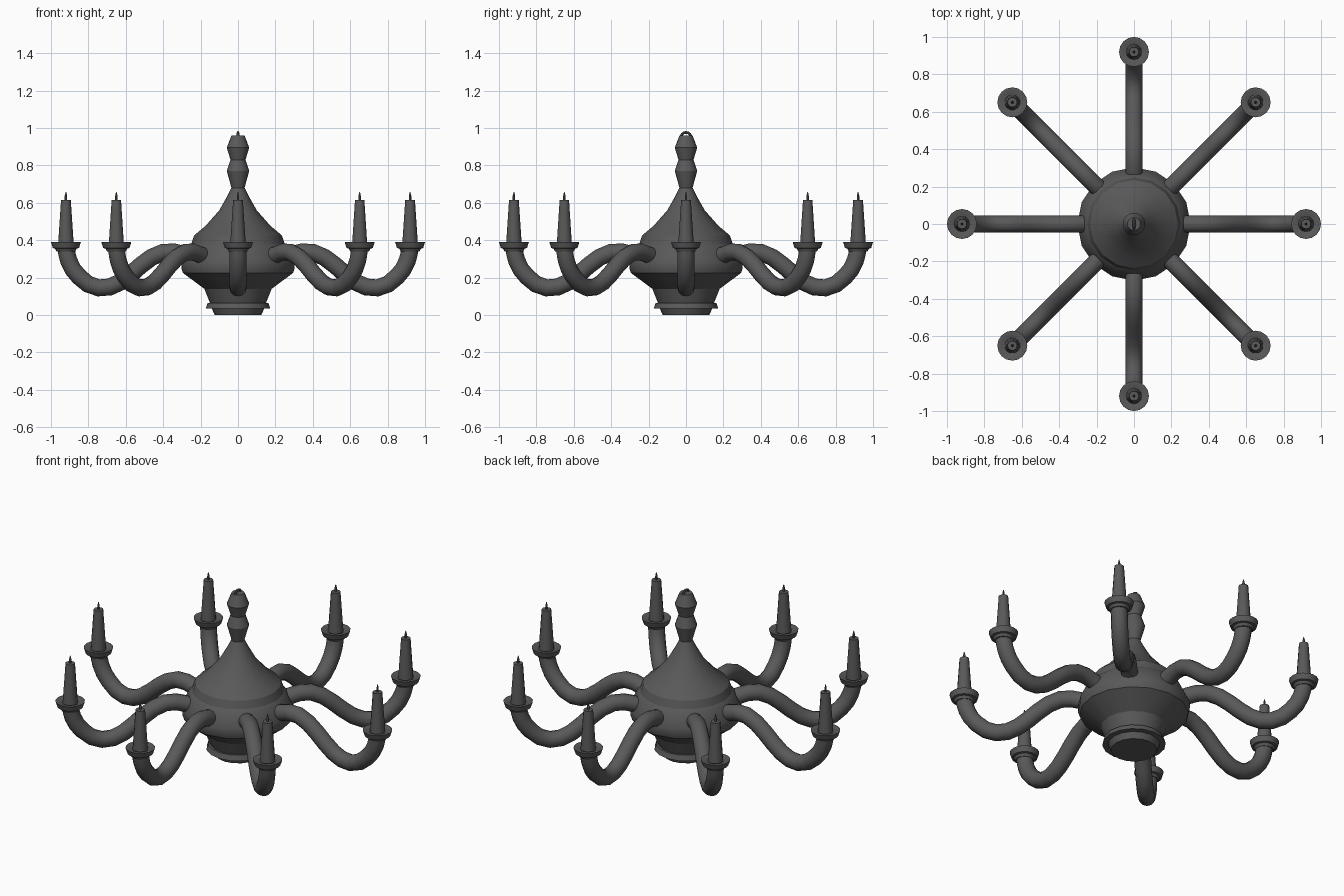
import bpy, bmesh, math
from mathutils import Vector

cube = bpy.data.objects.get("Cube")
if cube:
    bpy.data.objects.remove(cube, do_unlink=True)

iron = bpy.data.materials.new("dark iron")
iron.use_nodes = True
iron.diffuse_color = (0.1, 0.1, 0.1, 1)
iron.node_tree.nodes["Principled BSDF"].inputs["Base Color"].default_value = (0.1, 0.1, 0.1, 1)


def add_object(name, data, angle=30):
    obj = bpy.data.objects.new(name, data)
    bpy.context.collection.objects.link(obj)
    bpy.ops.object.select_all(action="DESELECT")
    obj.select_set(True)
    bpy.context.view_layer.objects.active = obj
    if obj.type == "CURVE":
        bpy.ops.object.convert(target="MESH")
        obj = bpy.context.object
    obj.data.materials.clear()
    obj.data.materials.append(iron)
    bpy.ops.object.shade_smooth_by_angle(angle=math.radians(angle))
    return obj


def lathe(name, profile, sides, angle=30):
    """Spin (radius, height) points around z, closing both ends."""
    bm = bmesh.new()
    rings = []
    for r, z in profile:
        rings.append([bm.verts.new((r * math.cos(i * math.tau / sides),
                                    r * math.sin(i * math.tau / sides), z))
                      for i in range(sides)])
    for low, high in zip(rings, rings[1:]):
        for i in range(sides):
            j = (i + 1) % sides
            bm.faces.new((low[i], low[j], high[j], high[i]))
    bm.faces.new(rings[0][::-1])
    bm.faces.new(rings[-1])
    mesh = bpy.data.meshes.new(name)
    bm.to_mesh(mesh)
    bm.free()
    return add_object(name, mesh, angle)


def tube(name, points, radius, resolution, sides):
    """Round tube along a smooth path."""
    curve = bpy.data.curves.new(name, "CURVE")
    curve.dimensions = "3D"
    curve.bevel_depth = radius
    curve.bevel_resolution = sides // 2 - 2
    curve.resolution_u = resolution
    curve.use_fill_caps = True
    spline = curve.splines.new("BEZIER")
    spline.bezier_points.add(len(points) - 1)
    for bp, p in zip(spline.bezier_points, points):
        bp.co = Vector(p)
        bp.handle_left_type = bp.handle_right_type = "AUTO"
    return add_object(name, curve, 40)


# Central body: foot, bowl, shoulder and turned stem
lathe("body", [
    (0.125, 0), (0.14, 0.035), (0.172, 0.035), (0.162, 0.065), (0.15, 0.065),
    (0.18, 0.14), (0.295, 0.225), (0.303, 0.25), (0.303, 0.285), (0.265, 0.365),
    (0.25, 0.38), (0.235, 0.425), (0.175, 0.475), (0.10, 0.56), (0.055, 0.64),
    (0.035, 0.68), (0.06, 0.77), (0.04, 0.83), (0.06, 0.895), (0.035, 0.96)],
    16, 25)

# Hanging loop on top
tube("hanging_loop", [(0, 0.028 * math.cos(a), 0.948 + 0.028 * math.sin(a))
                      for a in (0, math.pi / 4, math.pi / 2, 3 * math.pi / 4, math.pi)],
     0.007, 3, 8)

# One arm with its cup, candle and wick
reach = 0.92
arm = tube("arm", [(0.2, 0, 0.28), (0.28, 0, 0.32), (0.40, 0, 0.335), (0.52, 0, 0.265),
                   (0.63, 0, 0.175), (0.745, 0, 0.145), (0.85, 0, 0.205),
                   (0.905, 0, 0.29), (reach, 0, 0.36)], 0.046, 2, 12)
cup = lathe("cup", [(0.05, 0.34), (0.058, 0.355), (0.07, 0.358), (0.08, 0.39),
                    (0.06, 0.39), (0.04, 0.38)], 16)
candle = lathe("candle", [(0.042, 0.375), (0.026, 0.615), (0.012, 0.615)], 12)
wick = lathe("wick", [(0.007, 0.61), (0.007, 0.635), (0.002, 0.657)], 6)
for part in (cup, candle, wick):
    part.location.x = reach

# Repeat the arm set around the body
for k in range(1, 8):
    turn = k * math.tau / 8
    for part in (arm, cup, candle, wick):
        copy = bpy.data.objects.new(f"{part.name}_{k + 1}", part.data)
        bpy.context.collection.objects.link(copy)
        copy.rotation_euler.z = turn
        if part is not arm:
            copy.location = (reach * math.cos(turn), reach * math.sin(turn), 0)
        for mod in part.modifiers:
            if mod.type == "NODES":
                new = copy.modifiers.new(mod.name, "NODES")
                new.node_group = mod.node_group
